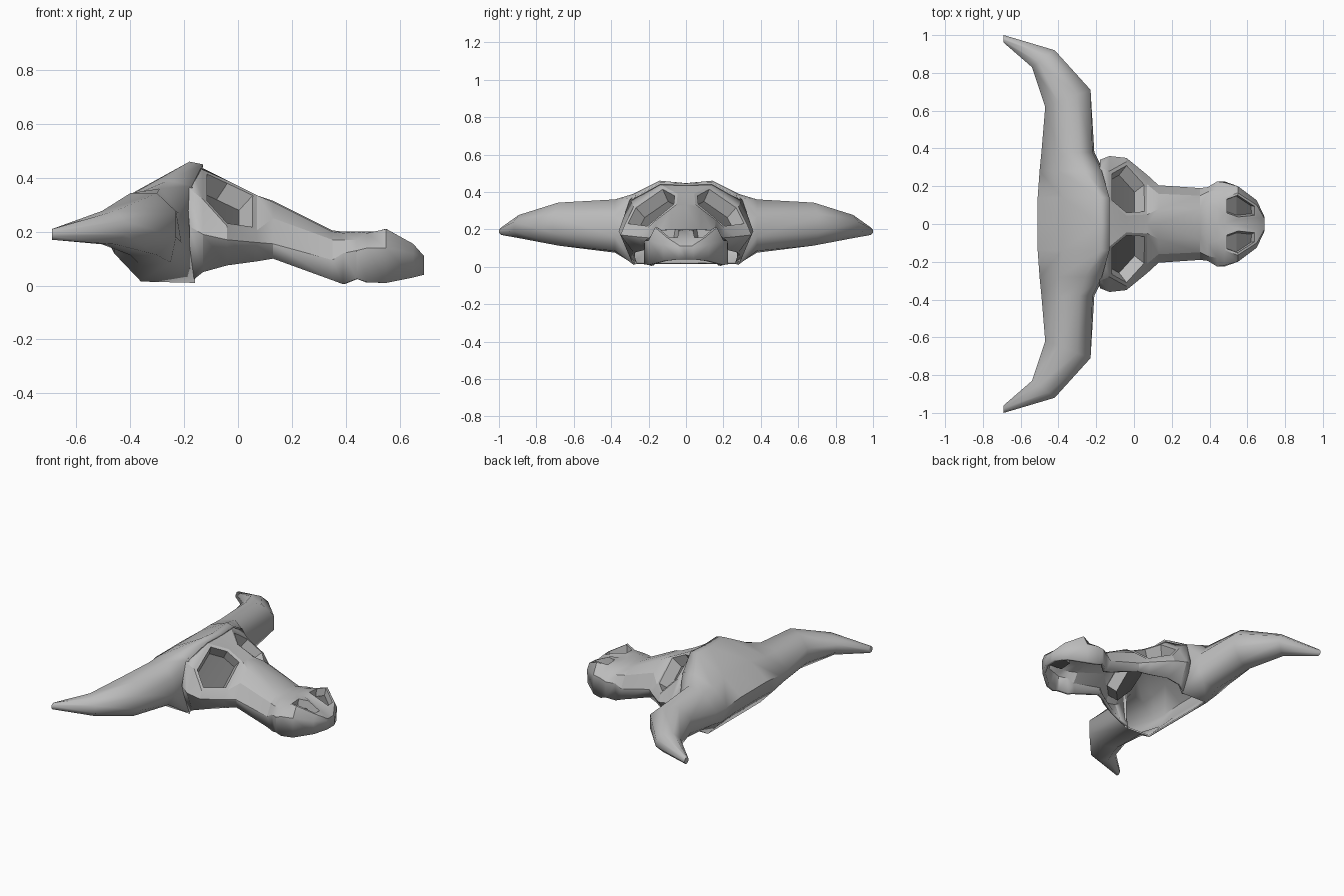
import bpy, bmesh, math
from mathutils import Vector

cube = bpy.data.objects.get("Cube")
if cube:
    bpy.data.objects.remove(cube, do_unlink=True)


def material(name, value):
    mat = bpy.data.materials.new(name)
    mat.use_nodes = True
    mat.diffuse_color = (value, value, value, 1)
    mat.node_tree.nodes["Principled BSDF"].inputs["Base Color"].default_value = (value, value, value, 1)
    return mat


bone = material("bone grey", 0.5)
hollow = material("dark hollow grey", 0.17)


def loft(sections, closed):
    """Skin a list of equal-length point rows."""
    bm = bmesh.new()
    rows = [[bm.verts.new(p) for p in s] for s in sections]
    n = len(rows[0])
    grid = []
    for a, b in zip(rows, rows[1:]):
        grid.append([bm.faces.new((a[j], a[(j + 1) % n], b[(j + 1) % n], b[j]))
                     for j in range(n if closed else n - 1)])
    return bm, rows, grid


def face_outward(bm):
    bmesh.ops.recalc_face_normals(bm, faces=bm.faces)
    bm.normal_update()
    if sum(f.normal.z * f.calc_area() for f in bm.faces if f.calc_center_median().z > 0.25) < 0:
        bmesh.ops.reverse_faces(bm, faces=bm.faces)
    bm.normal_update()


def pocket(bm, faces, rim, depth):
    """Inset a face patch and sink it into a recess with a dark floor."""
    bmesh.ops.inset_region(bm, faces=faces, thickness=rim, use_even_offset=True)
    normal = sum((f.normal for f in faces), Vector()).normalized()
    res = bmesh.ops.extrude_face_region(bm, geom=faces)
    verts = [v for v in res["geom"] if isinstance(v, bmesh.types.BMVert)]
    for f in res["geom"]:
        if isinstance(f, bmesh.types.BMFace):
            f.material_index = 1
    bmesh.ops.delete(bm, geom=faces, context="FACES")
    centre = sum((v.co for v in verts), Vector()) / len(verts)
    for v in verts:
        v.co = centre + (v.co - centre) * .88 - normal * depth
    bm.normal_update()


def finish(name, bm, thickness, angle):
    mesh = bpy.data.meshes.new(name)
    bm.to_mesh(mesh)
    bm.free()
    obj = bpy.data.objects.new(name, mesh)
    bpy.context.collection.objects.link(obj)
    mesh.materials.append(bone)
    mesh.materials.append(hollow)
    mirror = obj.modifiers.new("mirror", "MIRROR")
    mirror.use_axis = (False, True, False)
    solid = obj.modifiers.new("shell", "SOLIDIFY")
    solid.thickness = thickness
    solid.offset = -1
    bpy.ops.object.select_all(action="DESELECT")
    bpy.context.view_layer.objects.active = obj
    obj.select_set(True)
    bpy.ops.object.shade_smooth_by_angle(angle=math.radians(angle))


# Face and muzzle: half sections along x, from centre line to lower rim
face_sections = [
    (-.18, [(0, .445), (.14, .46), (.30, .36), (.34, .22), (.28, .01)]),
    (-.13, [(0, .435), (.12, .43), (.28, .32), (.36, .19), (.30, .05)]),
    (-.04, [(0, .385), (.045, .39), (.33, .22), (.35, .17), (.28, .075)]),
    (.07, [(0, .335), (.05, .335), (.21, .205), (.26, .16), (.22, .09)]),
    (.13, [(0, .315), (.08, .31), (.16, .25), (.205, .155), (.20, .10)]),
    (.35, [(0, .205), (.08, .20), (.15, .17), (.19, .095), (.185, .02)]),
    (.39, [(0, .20), (.10, .195), (.17, .17), (.195, .12), (.19, .005)]),
    (.44, [(0, .20), (.09, .20), (.18, .17), (.225, .13), (.225, .025)]),
    (.48, [(0, .20), (.05, .20), (.14, .195), (.22, .14), (.225, .012)]),
    (.55, [(0, .18), (.025, .195), (.165, .21), (.20, .14), (.20, .01)]),
    (.65, [(0, .145), (.035, .15), (.10, .155), (.125, .12), (.12, .03)]),
    (.69, [(0, .11), (.015, .11), (.03, .11), (.04, .10), (.04, .04)]),
]
bm, rows, grid = loft([[(x, y, z) for y, z in s] for x, s in face_sections], False)
# Front of the muzzle
bm.faces.new(rows[-1] + [bm.verts.new((.69, 0, .04))])
face_outward(bm)
pocket(bm, [grid[1][1], grid[2][1]], .018, .075)   # eye socket
pocket(bm, [grid[8][1], grid[9][1]], .012, .05)    # nostril
finish("face_and_muzzle", bm, .02, 28)

# Cranium and horns: rings along y, from front bottom over the top to the rear
cranium_rings = [
    (0, [(-.16, .01), (-.13, .2), (-.13, .445), (-.18, .447), (-.38, .35), (-.51, .25), (-.47, .14), (-.36, .015)]),
    (.14, [(-.16, .01), (-.13, .2), (-.13, .45), (-.18, .46), (-.38, .35), (-.51, .25), (-.47, .14), (-.36, .015)]),
    (.28, [(-.16, .01), (-.16, .2), (-.17, .37), (-.26, .39), (-.40, .335), (-.50, .23), (-.46, .12), (-.36, .015)]),
    (.38, [(-.25, .085), (-.21, .16), (-.22, .27), (-.29, .36), (-.40, .33), (-.49, .23), (-.46, .14), (-.36, .075)]),
]
rings = [[(x, y, z) for x, z in r] for y, r in cranium_rings]
# Horn rings: front point, rear point, centre height, half height
for front, rear, z, half in [((-.23, .71), (-.47, .62), .228, .115),
                             ((-.42, .92), (-.54, .83), .215, .062),
                             ((-.69, 1.0), (-.69, .96), .19, .02)]:
    f, r = Vector((*front, z)), Vector((*rear, z))
    ring = []
    for k in range(8):
        a = math.radians(45 * k - 67.5)
        p = (f + r) / 2 + (f - r) / 2 * math.cos(a) / math.cos(math.pi / 8)
        ring.append(p + Vector((0, 0, half * math.sin(a) * 1.08)))
    rings.append(ring)
bm, rows, grid = loft(rings, True)
bm.faces.new(rows[-1])
face_outward(bm)
# Leave the cranium open below and toward the face
bmesh.ops.delete(bm, geom=[grid[i][j] for i in (0, 1) for j in (0, 1, 7)], context="FACES")
finish("cranium_and_horns", bm, .012, 62)
